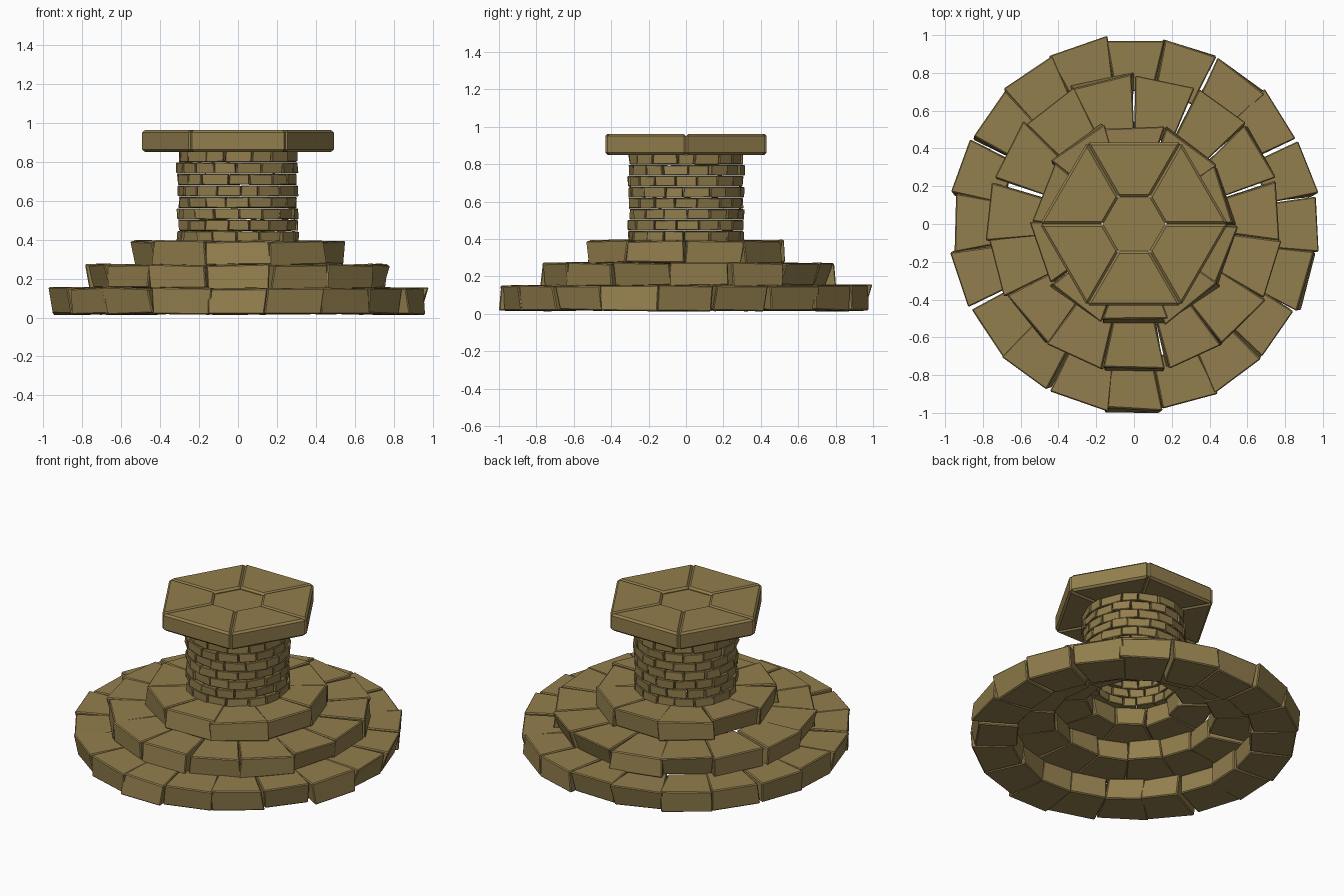
import bpy, bmesh, math, random
from mathutils import Vector

if "Cube" in bpy.data.objects:
    bpy.data.objects.remove(bpy.data.objects["Cube"])

random.seed(7)
stone = bpy.data.materials.new("sandstone")
stone.diffuse_color = (0.29, 0.21, 0.075, 1)
stone.use_nodes = True
stone.node_tree.nodes["Principled BSDF"].inputs["Base Color"].default_value = stone.diffuse_color


def wedge(bm, a0, a1, r0, r1, z0, z1, jit=0.0, flare=0.0, bevel=0.006):
    """One stone: a straight-sided block between two angles and two radii."""
    j = lambda: random.uniform(-jit, jit)
    layers = []
    for z, rr in ((z0, r1 - flare), (z1, r1)):
        ring = []
        for r, a in ((r0, a0), (rr, a0), (rr, a1), (r0, a1)):
            p = Vector((r * math.cos(a) + j(), r * math.sin(a) + j(), z + j() * 0.5))
            ring.append(bm.verts.new(p))
        layers.append(ring)
    lo, hi = layers
    faces = [bm.faces.new(lo[::-1]), bm.faces.new(hi)]
    for i in range(4):
        k = (i + 1) % 4
        faces.append(bm.faces.new((lo[i], lo[k], hi[k], hi[i])))
    edges = list({e for f in faces for e in f.edges})
    if bevel:
        bmesh.ops.bevel(bm, geom=edges, offset=bevel, segments=1,
                        affect='EDGES', profile=0.5)


def finish(bm, name):
    bmesh.ops.recalc_face_normals(bm, faces=bm.faces[:])
    me = bpy.data.meshes.new(name)
    bm.to_mesh(me)
    bm.free()
    me.materials.append(stone)
    ob = bpy.data.objects.new(name, me)
    bpy.context.collection.objects.link(ob)
    return ob


# three stepped rings of rough stones
def step_ring(name, count, r0, r1, z0, z1):
    bm = bmesh.new()
    step = math.tau / count
    for i in range(count):
        mid = -math.pi / 2 + i * step + random.uniform(-0.015, 0.015)
        half = step * random.uniform(0.485, 0.51)
        dr = random.uniform(-0.012, 0.014)
        wedge(bm, mid - half, mid + half, r0 + dr, r1 + dr, z0, z1,
              jit=0.012, flare=random.uniform(-0.01, 0.035))
    return finish(bm, name)


bottom = step_ring("bottom_step", 20, 0.70, 0.97, 0.018, 0.152)
bottom.scale.y = 1.02
step_ring("middle_step", 15, 0.475, 0.785, 0.148, 0.272)
step_ring("top_step", 10, 0.275, 0.54, 0.27, 0.392)

# brick column, staggered courses
bm = bmesh.new()
rows, per_row, z_lo, z_hi = 8, 16, 0.385, 0.855
h = (z_hi - z_lo) / rows
for row in range(rows):
    cuts = [(i + 0.5 * (row % 2) + random.uniform(-0.12, 0.12)) * math.tau / per_row
            for i in range(per_row)]
    cuts.append(cuts[0] + math.tau)
    for a, b in zip(cuts, cuts[1:]):
        dr = random.uniform(-0.008, 0.008)
        wedge(bm, a + 0.008, b - 0.008, 0.24 + dr, 0.308 + dr,
              z_lo + row * h + 0.002, z_lo + (row + 1) * h - 0.002,
              jit=0.004, bevel=0.003)
finish(bm, "brick_column")

# hexagonal cap: six bevelled slabs around a slightly sunken centre
bm = bmesh.new()
for i in range(6):
    a = i * math.pi / 3
    wedge(bm, a, a + math.pi / 3, 0.165, 0.498, 0.85, 0.962, bevel=0.012)
finish(bm, "cap_slabs")

bm = bmesh.new()
ring = [Vector((0.167 * math.cos(i * math.pi / 3), 0.167 * math.sin(i * math.pi / 3), 0))
        for i in range(6)]
lo = [bm.verts.new(p + Vector((0, 0, 0.855))) for p in ring]
hi = [bm.verts.new(p + Vector((0, 0, 0.945))) for p in ring]
bm.faces.new(lo[::-1])
bm.faces.new(hi)
for i in range(6):
    k = (i + 1) % 6
    bm.faces.new((lo[i], lo[k], hi[k], hi[i]))
finish(bm, "cap_centre")
